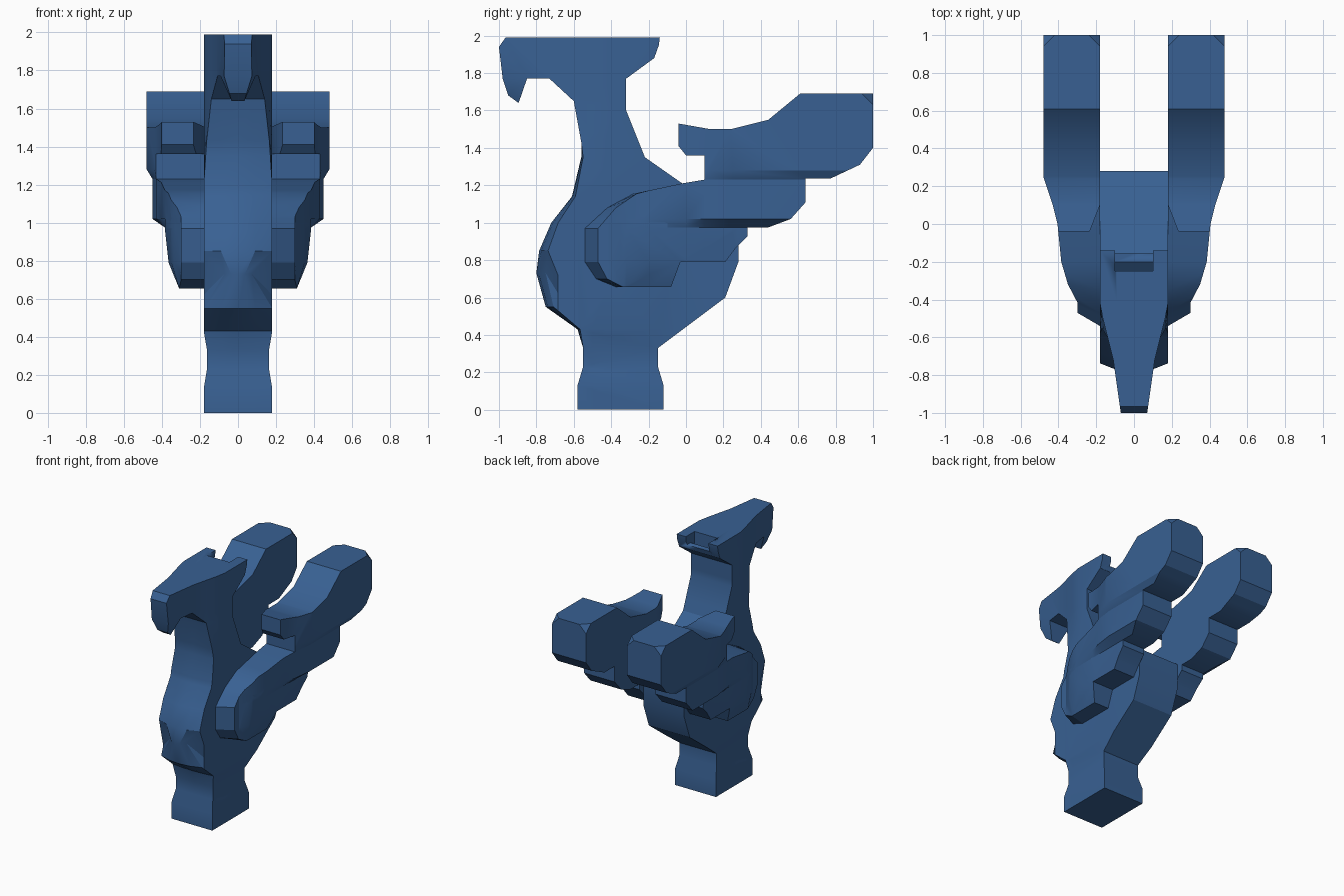
import bpy, bmesh
from mathutils import Vector

cube = bpy.data.objects.get("Cube")
if cube:
    bpy.data.objects.remove(cube, do_unlink=True)

blue = bpy.data.materials.new("slate_blue")
blue.use_nodes = True
color = (0.04, 0.118, 0.29, 1)
blue.diffuse_color = color
blue.node_tree.nodes["Principled BSDF"].inputs["Base Color"].default_value = color


def lerp(table, t):
    """Piecewise linear lookup, clamped at both ends."""
    if t <= table[0][0]:
        return table[0][1]
    for (a, va), (b, vb) in zip(table, table[1:]):
        if t <= b:
            return va + (vb - va) * (t - a) / (b - a)
    return table[-1][1]


def prism(name, profile, x0, x1, cuts=((), (), ()), warp=None, corners=()):
    """Extrude a side profile along x, slice it, then reshape and clip it."""
    bm = bmesh.new()
    face = bm.faces.new([bm.verts.new((x0, y, z)) for y, z in profile])
    ext = bmesh.ops.extrude_face_region(bm, geom=[face])["geom"]
    bmesh.ops.translate(bm, vec=(x1 - x0, 0, 0),
                        verts=[v for v in ext if isinstance(v, bmesh.types.BMVert)])
    bmesh.ops.triangulate(bm, faces=[f for f in bm.faces if len(f.verts) > 4])
    for axis, values in enumerate(cuts):
        for value in values:
            n = Vector((0, 0, 0))
            n[axis] = 1
            bmesh.ops.bisect_plane(bm, geom=bm.verts[:] + bm.edges[:] + bm.faces[:],
                                   plane_co=n * value, plane_no=n, dist=0.0005)
    if warp:
        for v in bm.verts:
            v.co = warp(*v.co)
    for point, normal in corners:
        bmesh.ops.bisect_plane(bm, geom=bm.verts[:] + bm.edges[:] + bm.faces[:],
                               plane_co=point, plane_no=normal, clear_outer=True)
        bmesh.ops.holes_fill(bm, edges=[e for e in bm.edges if e.is_boundary])
    bmesh.ops.recalc_face_normals(bm, faces=bm.faces[:])
    mesh = bpy.data.meshes.new(name)
    bm.to_mesh(mesh)
    bm.free()
    mesh.materials.append(blue)
    obj = bpy.data.objects.new(name, mesh)
    bpy.context.collection.objects.link(obj)
    bpy.ops.object.select_all(action='DESELECT')
    obj.select_set(True)
    bpy.context.view_layer.objects.active = obj
    bpy.ops.object.shade_smooth_by_angle(angle=0.45)
    return obj


# Body: foot, round chest, neck and hooked head
body_profile = [
    (-.58, 0), (-.58, .13), (-.55, .23), (-.55, .33), (-.58, .43), (-.75, .55),
    (-.8, .73), (-.785, .85), (-.72, 1), (-.61, 1.14), (-.56, 1.35), (-.56, 1.43),
    (-.6, 1.65), (-.73, 1.77), (-.85, 1.77), (-.895, 1.64), (-.95, 1.68),
    (-.98, 1.77), (-1, 1.94), (-.965, 1.99), (-.14, 1.99), (-.145, 1.95),
    (-.17, 1.88), (-.32, 1.77), (-.32, 1.6), (-.22, 1.35), (-.02, 1.21),
    (.28, 1), (.28, .79), (.21, .6), (-.15, .33), (-.15, .23), (-.12, .13), (-.12, 0)]
HEAD = [(-1, .07), (-.72, .11), (-.5, .165), (-.42, .18)]
FOOT = [(.13, .18), (.23, .163), (.33, .163), (.43, .18)]


def shape_body(x, y, z):
    k = x / .18
    half = lerp(FOOT, z)
    blend = lerp([(1.2, 0), (1.65, 1)], z)
    half += (lerp(HEAD, y) - half) * blend
    if y < -.8 and z < 1.77:                      # pointed beak tip
        half *= lerp([(1.64, .4), (1.77, 1)], z)
    if y < -.5 and .43 < z < 1.4:                 # rounded chest
        y += .05 * k * k * (-.5 - y) / .3
    return k * half, y, z


body = prism("body", body_profile, -.18, .18,
             ((-.09, 0, .09), (-.85, -.72, -.6, -.5, -.42),
              (.13, .23, .33, .43, 1.2, 1.43, 1.65, 1.77)), shape_body)

# Notch in the back of the head
cutter = prism("notch_cutter", [(-.25, 2.1), (-.25, 1.88), (-.2, 1.92), (-.05, 1.92),
                                (-.05, 2.1)], -.1, .1)
cutter.hide_render = True
cutter.hide_set(True)
notch = body.modifiers.new("notch", 'BOOLEAN')
notch.operation = 'DIFFERENCE'
notch.object = cutter

# Arms: outer width grows toward the back and is limited by height
OUTER = [(-.54, .3), (-.47, .3), (-.35, .35), (-.2, .385), (0, .405), (.1, .43), (.25, .48)]
LOWER_CAP = [(.655, .31), (.79, .365), (.97, .385)]
UPPER_CAP = [(.975, .385), (1.02, .45), (1.23, .45), (1.28, .48)]


def arm_shaper(cap):
    def shape(x, y, z):
        outer = min(lerp(OUTER, y), lerp(cap, z))
        inner = .18
        if z > 1.3:                               # narrowed nose of the lug
            inner = lerp([(-.04, .235), (.1, .18)], y)
        if x > .3:
            x = outer
            y += .07 * lerp([(-.54, 1), (-.2, 0)], y)
        else:
            x = inner
        return x, y, z
    return shape


lower_arm = [(-.54, .97), (-.54, .79), (-.48, .7), (-.37, .655), (-.08, .655),
             (-.03, .79), (.21, .79), (.27, .87), (.33, .93), (.33, 1), (-.4, 1)]
upper_arm = [(-.54, .97), (-.42, 1.08), (-.28, 1.155), (-.02, 1.21), (.1, 1.23),
             (.1, 1.36), (0, 1.36), (-.04, 1.41), (-.04, 1.53), (.13, 1.5), (.24, 1.5),
             (.44, 1.55), (.61, 1.69), (1, 1.69), (1, 1.4), (.93, 1.31), (.77, 1.235),
             (.64, 1.235), (.64, 1.11), (.56, 1.02), (.44, .975), (-.29, .975)]
y_cuts = (-.47, -.35, -.2, 0, .1, .25)
back_corners = [((.42, 1, 1.69), (1, 1, 1)), ((.24, 1, 1.69), (-1, 1, 1))]

arms = [
    prism("lower_arms", lower_arm, .18, .4, ((), y_cuts, (.79, .97)),
          arm_shaper(LOWER_CAP)),
    prism("upper_arms", upper_arm, .18, .4, ((), y_cuts, (1.02, 1.23, 1.28)),
          arm_shaper(UPPER_CAP), back_corners)]
for arm in arms:
    arm.modifiers.new("both_sides", 'MIRROR').use_axis[0] = True
